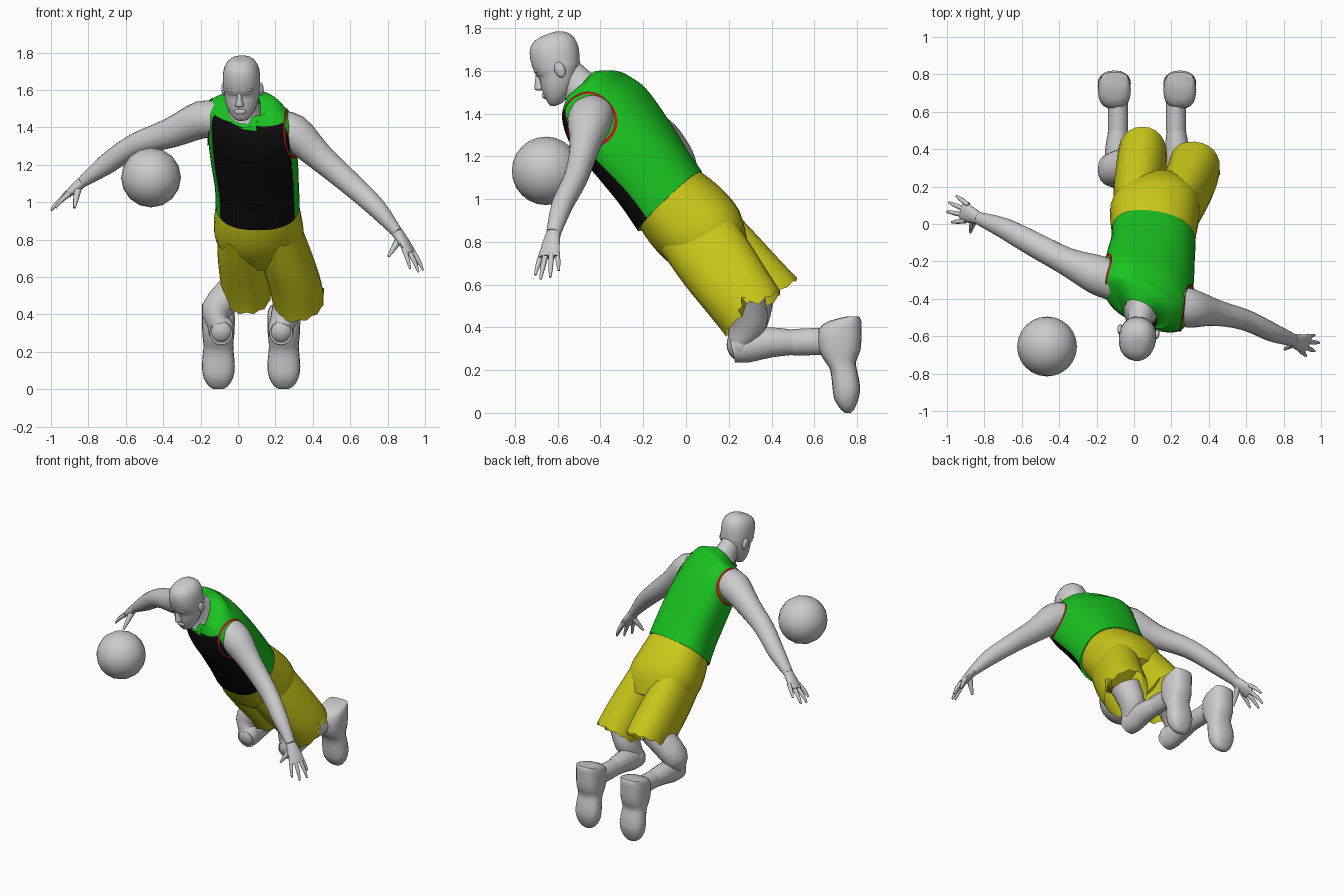
import bpy, bmesh, math
from mathutils import Vector as V, Matrix
from mathutils.bvhtree import BVHTree

cube = bpy.data.objects.get("Cube")
if cube:
    bpy.data.objects.remove(cube, do_unlink=True)


def material(name, r, g, b):
    m = bpy.data.materials.new(name)
    m.use_nodes = True
    m.diffuse_color = (r, g, b, 1)
    m.node_tree.nodes["Principled BSDF"].inputs["Base Color"].default_value = (r, g, b, 1)
    return m


GREY = material("grey skin", .6, .6, .6)
GREEN = material("green jersey", .01, .55, .015)
BLACK = material("black panel", .004, .004, .004)
YELLOW = material("yellow shorts", .6, .58, .01)
RED = material("red trim", .5, .01, .01)


def finish(name, bm, mats, angle=50):
    bmesh.ops.recalc_face_normals(bm, faces=bm.faces)
    me = bpy.data.meshes.new(name)
    bm.to_mesh(me)
    bm.free()
    ob = bpy.data.objects.new(name, me)
    bpy.context.collection.objects.link(ob)
    for m in mats:
        me.materials.append(m)
    bpy.ops.object.select_all(action="DESELECT")
    ob.select_set(True)
    bpy.context.view_layer.objects.active = ob
    bpy.ops.object.shade_smooth_by_angle(angle=math.radians(angle))
    return ob


def spline(keys, steps):
    """Catmull-Rom through a list of tuples."""
    keys = [[V(k) for k in s] for s in keys]
    out = []
    for i in range(len(keys) - 1):
        a, b, c, d = (keys[min(max(i + k, 0), len(keys) - 1)] for k in (-1, 0, 1, 2))
        for s in range(steps):
            t = s / steps
            out.append([q + t / 2 * (r - p + t * (2 * p - 5 * q + 4 * r - u + t * (3 * q - p - 3 * r + u)))
                        for p, q, r, u in zip(a, b, c, d)])
    return out + [keys[-1]]


def loft(name, secs, mats, n=20, steps=3, power=2, caps=(True, True), rule=None, hem=None):
    """Skin rings, each given as centre, half width vector and half depth vector."""
    bm = bmesh.new()
    rings = []
    secs = spline(secs, steps)
    for k, (c, w, d) in enumerate(secs):
        ring = []
        for j in range(n):
            t = 2 * math.pi * j / n
            co, si = math.cos(t), math.sin(t)
            p = c + w * math.copysign(abs(co) ** (2 / power), co) + d * math.copysign(abs(si) ** (2 / power), si)
            if hem and k == len(secs) - 1:
                p += hem(j)
            ring.append(bm.verts.new(p))
        rings.append(ring)
    for k in range(len(rings) - 1):
        for j in range(n):
            i = (j + 1) % n
            f = bm.faces.new((rings[k][j], rings[k][i], rings[k + 1][i], rings[k + 1][j]))
            if rule:
                f.material_index = rule(k / (len(rings) - 1), 2 * math.pi * (j + .5) / n)
    for use, ring in zip(caps, (rings[0], rings[-1])):
        if use:
            bm.faces.new(ring)
    return finish(name, bm, mats)


def tube(name, pts, side, mat=GREY, **kw):
    """Loft along a path of x, y, z, half width, half depth."""
    secs = []
    for i, p in enumerate(pts):
        a, b = pts[max(i - 1, 0)], pts[min(i + 1, len(pts) - 1)]
        t = (V(b[:3]) - V(a[:3])).normalized()
        w = (V(side) - t * t.dot(V(side))).normalized()
        secs.append((p[:3], w * p[3], t.cross(w) * p[4]))
    return loft(name, secs, [mat], **kw)


def ball(name, size, mat=GREY, at=(0, 0, 0), u=16, v=10):
    bm = bmesh.new()
    bmesh.ops.create_uvsphere(bm, u_segments=u, v_segments=v, radius=1)
    bm.transform(Matrix.Translation(at) @ Matrix.Diagonal((*size, 1)))
    return finish(name, bm, [mat], 80)


# Jersey with a black front panel
def panel(k, t):
    return int(math.sin(t) < -.5 and k < .66 + .05 * abs(math.cos(t)))


jersey = loft("jersey", [
    ((.105, -.075, .99), (.225, -.03, 0), (0, .145, .14)),
    ((.1, -.15, 1.1), (.225, -.04, 0), (0, .15, .13)),
    ((.085, -.25, 1.24), (.235, -.055, -.02), (0, .15, .135)),
    ((.07, -.36, 1.38), (.235, -.075, -.03), (0, .15, .13)),
    ((.06, -.42, 1.475), (.22, -.08, -.03), (0, .13, .09)),
    ((.05, -.435, 1.53), (.15, -.06, 0), (0, .1, .07)),
    ((.035, -.485, 1.5), (.085, -.03, 0), (0, .07, .1))],
    [GREEN, BLACK], n=48, steps=4, power=2.4, caps=(True, False), rule=panel)
surface = BVHTree.FromPolygons([v.co for v in jersey.data.vertices], [p.vertices for p in jersey.data.polygons])


# Armhole trim laid on the jersey
def trim(name, centre, axis, radius):
    bm = bmesh.new()
    turn = V(axis).to_track_quat("Z", "Y")
    rows = []
    for r in (radius, radius + .016):
        row = []
        for j in range(40):
            a = math.tau * j / 40
            p, nor, _, _ = surface.find_nearest(V(centre) + turn @ V((r * math.cos(a), r * math.sin(a), 0)))
            row.append(bm.verts.new(p + nor * .006))
        rows.append(row)
    for j in range(40):
        i = (j + 1) % 40
        bm.faces.new((rows[0][j], rows[0][i], rows[1][i], rows[1][j]))
    finish(name, bm, [RED])


trim("left_armhole_trim", (.28, -.45, 1.37), (.95, -.25, .1), .12)
trim("right_armhole_trim", (-.16, -.29, 1.43), (-.95, .3, .1), .115)

# Arms
tube("left_arm", [(.18, -.42, 1.40, .1, .1), (.3, -.45, 1.37, .105, .1), (.44, -.475, 1.24, .07, .075),
                  (.6, -.515, 1.1, .056, .062), (.74, -.58, .97, .05, .052), (.85, -.62, .84, .034, .03)], (0, 1, 0))
tube("right_arm", [(-.08, -.32, 1.44, .1, .1), (-.2, -.27, 1.44, .105, .1), (-.36, -.2, 1.37, .075, .08),
                   (-.55, -.1, 1.305, .066, .062), (-.7, -.02, 1.205, .055, .055), (-.83, .03, 1.11, .034, .03)], (0, 1, 0))


# Hands
def hand(side, wrist, knuckle, tips, thumb):
    wrist, knuckle = V(wrist), V(knuckle)
    tips = [V(t) for t in tips]
    mean = sum(tips, V()) / len(tips)
    across = tips[0] - tips[-1]
    mid = wrist.lerp(knuckle, .55)
    tube(side + "_palm", [(*wrist, .034, .03), (*mid, .048, .025), (*knuckle, .05, .016)], across, n=12)
    for i, t in enumerate(tips):
        base = knuckle.lerp(wrist, .2) + (t - mean) * .6
        joint = base.lerp(t, .6) + V((0, 0, .008))
        tube(f"{side}_finger_{i + 1}", [(*base, .014, .014), (*joint, .012, .012), (*t, .006, .006)], across, n=8)
    root = wrist.lerp(knuckle, .25)
    tube(side + "_thumb", [(*root, .022, .022), (*root.lerp(V(thumb), .55), .016, .016), (*thumb, .007, .007)],
         across, n=8)


hand("left", (.85, -.62, .84), (.925, -.645, .73),
     [(.965, -.595, .665), (.99, -.635, .635), (.965, -.68, .625), (.92, -.705, .645)], (.805, -.67, .71))
hand("right", (-.83, .03, 1.11), (-.92, .07, 1.035),
     [(-.95, .15, 1.01), (-.99, .115, .965), (-1, .065, .955), (-.975, .01, .97)], (-.875, -.045, .97))

# Neck and head
tube("neck", [(.035, -.47, 1.495, .09, .12), (.035, -.5, 1.53, .07, .085), (.02, -.56, 1.6, .062, .07)], (1, 0, 0))
skull = [(.15, -.03, .04, .03), (.137, -.075, .08, .062), (.1, -.105, .115, .09), (.04, -.116, .12, .1),
         (-.015, -.112, .105, .098), (-.03, -.103, .1, .096), (-.08, -.11, .07, .088), (-.13, -.108, .03, .07),
         (-.165, -.1, -.02, .045), (-.175, -.085, -.045, .025)]
parts = [loft("head", [((0, (f + b) / 2, z), (w, 0, 0), (0, (b - f) / 2, 0)) for z, f, b, w in skull],
              [GREY], power=2.2, steps=2),
         loft("nose", [((0, y, z), (w, 0, 0), (0, d, 0)) for y, z, w, d in
                       [(-.1, -.005, .01, .012), (-.112, -.05, .016, .022), (-.114, -.075, .025, .026),
                        (-.105, -.085, .015, .012)]], [GREY], n=10),
         ball("brow", (.07, .025, .016), at=(0, -.09, .005)),
         ball("lips", (.032, .012, .016), at=(0, -.107, -.115))]
for s, label in ((1, "left"), (-1, "right")):
    parts.append(ball(label + "_ear", (.014, .025, .038), at=(s * .1, .015, -.03), u=12, v=8))
pose = Matrix.Translation((.02, -.6, 1.628)) @ Matrix.Rotation(math.radians(-8), 4, "Z") \
    @ Matrix.Rotation(math.radians(20), 4, "X")
for p in parts:
    p.data.transform(pose)

# Shorts: seat and two open legs with a side notch in the hem
loft("shorts_seat", [
    ((.105, -.085, 1.01), (.215, -.03, 0), (0, .135, .13)),
    ((.105, 0, .92), (.232, -.02, 0), (0, .16, .135)),
    ((.115, .09, .82), (.235, 0, 0), (0, .16, .125)),
    ((.13, .17, .715), (.17, 0, 0), (0, .12, .08))], [YELLOW], n=32, power=2.3)


def leg_of_shorts(name, secs, outer):
    def notch(j):
        return V((0, -.04, .05)) if j == outer else V((0, 0, -.012 * (j % 2)))
    loft(name, secs, [YELLOW], n=24, power=2.2, caps=(True, False), hem=notch)


leg_of_shorts("shorts_left_leg", [
    ((.21, .02, .88), (.115, 0, 0), (0, .14, .12)),
    ((.255, .13, .72), (.135, 0, 0), (0, .145, .11)),
    ((.3, .23, .58), (.14, 0, 0), (0, .14, .1)),
    ((.325, .31, .47), (.135, -.01, .02), (0, .13, .1))], 0)
leg_of_shorts("shorts_right_leg", [
    ((.01, .03, .88), (.115, 0, 0), (0, .14, .12)),
    ((.02, .16, .74), (.13, 0, 0), (0, .15, .115)),
    ((.035, .27, .62), (.135, 0, 0), (0, .155, .11)),
    ((.045, .36, .52), (.132, 0, 0), (0, .16, .11))], 12)

# Legs, socks and shoes
for s, label, hip in ((1, "left", (.3, .27, .54)), (-1, "right", (.03, .32, .58))):
    def x(offset):
        return .07 + s * offset
    tube(label + "_thigh", [(*hip, .095, .1), (x(.19), .29, .42, .08, .09), (x(.16), .25, .33, .065, .06)], (1, 0, 0))
    tube(label + "_shin", [(x(.16), .215, .3, .062, .065), (x(.16), .28, .315, .066, .08),
                           (x(.16), .4, .33, .064, .07), (x(.155), .51, .33, .05, .058)], (1, 0, 0), n=16)
    tube(label + "_sock", [(x(.155), .5, .33, .054, .062), (x(.155), .65, .335, .054, .064)], (1, 0, 0), n=16)
    shoe = [(.45, .75, .81, .07), (.43, .67, .82, .08), (.39, .62, .82, .088), (.3, .62, .818, .086),
            (.24, .65, .795, .08), (.2, .675, .8, .082), (.12, .685, .815, .088), (.06, .695, .805, .078),
            (.015, .725, .785, .05), (0, .745, .77, .02)]
    loft(label + "_shoe", [((x(.175), (f + b) / 2, z), (w, 0, 0), (0, (b - f) / 2, 0)) for z, f, b, w in shoe],
         [GREY], power=2.5, steps=2)
    ball(label + "_knee", (.07, .06, .075), at=(x(.16), .25, .32))

# Ball with its pole to the front
sphere = ball("ball", (.16, .16, .16), u=16, v=12)
sphere.data.transform(Matrix.Translation((-.465, -.655, 1.132)) @ Matrix.Rotation(math.pi / 2, 4, "X"))
